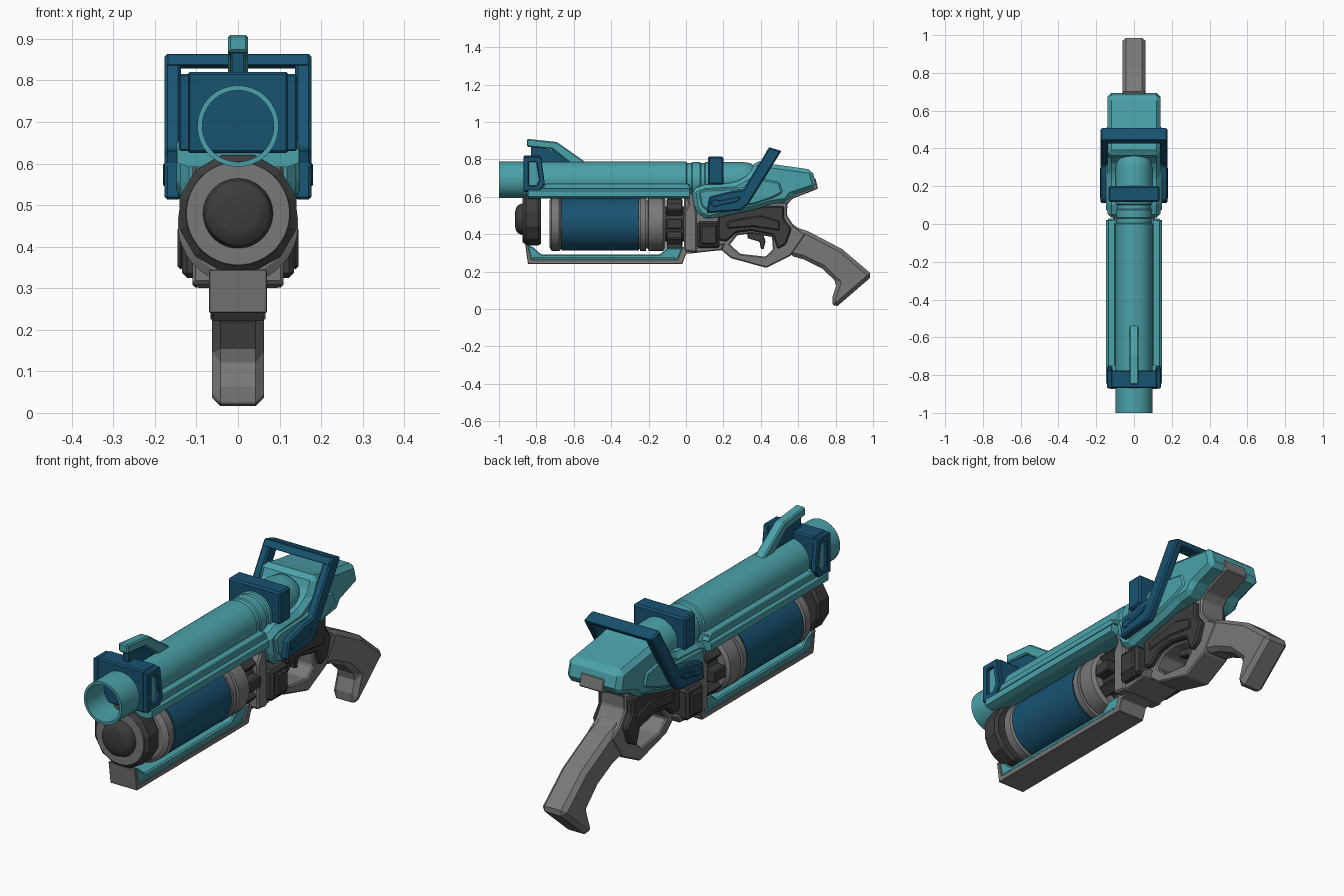
import bpy, bmesh
from math import sin, cos, pi, radians
from mathutils import Matrix, Vector


def material(name, rgb):
    m = bpy.data.materials.new(name)
    m.diffuse_color = (*rgb, 1)
    return m


TEAL = material("teal", (0.07, 0.36, 0.40))
BLUE = material("blue", (0.009, 0.085, 0.165))
DARK = material("dark", (0.045, 0.045, 0.045))
GREY = material("grey", (0.19, 0.19, 0.19))


def finish(name, bm, mat, bevel=0.0, smooth=False):
    bmesh.ops.recalc_face_normals(bm, faces=bm.faces)
    me = bpy.data.meshes.new(name)
    bm.to_mesh(me)
    bm.free()
    me.materials.append(mat)
    ob = bpy.data.objects.new(name, me)
    bpy.context.collection.objects.link(ob)
    if bevel:
        mod = ob.modifiers.new("bevel", "BEVEL")
        mod.width, mod.segments = bevel, 1
        mod.limit_method = "ANGLE"
        mod.angle_limit = radians(25)
    if smooth:
        bpy.ops.object.select_all(action="DESELECT")
        ob.select_set(True)
        bpy.context.view_layer.objects.active = ob
        bpy.ops.object.shade_smooth_by_angle(angle=radians(30))
    return ob


def prism(name, pts, a, b, mat, bevel=0.0, hole=None, axis="x"):
    """Extrude a (y, z) profile along x, or an (x, z) profile along y."""
    bm = bmesh.new()
    caps = ([], [])
    for loop in [pts] + ([hole] if hole else []):
        rings = []
        for d in (a, b):
            rings.append([bm.verts.new((d, u, v) if axis == "x" else (u, d, v)) for u, v in loop])
        n = len(loop)
        for i in range(n):
            j = (i + 1) % n
            bm.faces.new((rings[0][i], rings[0][j], rings[1][j], rings[1][i]))
        for cap, ring in zip(caps, rings):
            cap.append(ring)
    for cap in caps:
        if hole:
            edges = [bm.edges.get((r[i], r[i - 1])) for r in cap for i in range(len(r))]
            bmesh.ops.triangle_fill(bm, use_beauty=True, edges=edges)
        else:
            bm.faces.new(cap[0])
    return finish(name, bm, mat, bevel)


def slab(name, pts, half, mat, bevel=0.0, hole=None):
    return prism(name, pts, -half, half, mat, bevel, hole)


def pair(name, pts, x0, x1, mat, bevel=0.0, hole=None):
    for side, s in (("right", 1), ("left", -1)):
        prism(f"{name}_{side}", pts, s * x0, s * x1, mat, bevel, hole)


def rect(y0, y1, z0, z1):
    return [(y0, z0), (y1, z0), (y1, z1), (y0, z1)]


def lathe(name, pts, z, mat, n=40):
    """Revolve (y, radius) points around a y-parallel axis at height z."""
    bm = bmesh.new()
    rings = [[bm.verts.new((r * sin(2 * pi * (i + .5) / n), y, z + r * cos(2 * pi * (i + .5) / n)))
              for i in range(n)] for y, r in pts]
    for p, q in zip(rings, rings[1:]):
        for i in range(n):
            j = (i + 1) % n
            bm.faces.new((p[i], p[j], q[j], q[i]))
    bmesh.ops.remove_doubles(bm, verts=bm.verts, dist=1e-5)
    return finish(name, bm, mat, smooth=n > 16)


# Barrel with open muzzle
lathe("barrel", [(-.85, 0), (-.85, .086), (-1, .086), (-1, .098), (-.0, .098), (.005, .092), (.03, .092),
                 (.035, .096), (.075, .096), (.08, .091), (.1, .091), (.105, .097),
                 (.3, .097), (.345, .09), (.37, .07), (.37, 0)], .69, TEAL)

# Front bracket: core, teal inlay, side plates with slots
slab("front_bracket", rect(-.868, -.775, .625, .82), .122, BLUE, .006)
slab("front_bracket_inlay", rect(-.85, -.785, .65, .80), .127, TEAL)
pair("front_bracket_plate", [(-.87, .63), (-.87, .815), (-.775, .815), (-.755, .67), (-.78, .63)],
     .115, .142, BLUE, .004, [(-.84, .66), (-.84, .785), (-.80, .785), (-.785, .69), (-.80, .66)])

# Rear barrel bracket
slab("rear_bracket", rect(.117, .2, .665, .815), .135, BLUE, .008)

# Front sight and its fin
slab("front_sight", [(-.85, .91), (-.69, .893), (-.53, .78), (-.62, .78), (-.715, .855), (-.85, .868)],
     .024, TEAL, .006)
slab("front_sight_fin", [(-.83, .87), (-.70, .85), (-.61, .775), (-.83, .775)], .014, BLUE)

# Upper rail under the barrel
half = [(.12, .592), (.147, .602), (.147, .632), (.132, .645), (.125, .668)]
prism("upper_rail", half + [(-x, z) for x, z in reversed(half)], -.845, .02, TEAL, axis="y")
pair("upper_rail_strip", [(-.77, .64), (-.75, .672), (.01, .672), (.03, .64)], .1, .138, TEAL, .004)

# Drum with blue sleeve
lathe("drum", [(-.73, 0), (-.73, .125), (-.718, .145), (-.678, .145), (-.668, .135), (-.245, .135),
               (-.245, .145), (-.215, .145), (-.213, .132), (-.203, .132), (-.2, .145), (-.122, .145),
               (-.11, .13), (-.11, 0)], .455, GREY)
lathe("drum_sleeve", [(-.665, .134), (-.665, .143), (-.252, .143), (-.252, .134)], .455, BLUE)

# Toothed hub behind the drum
lathe("drum_hub", [(-.115, 0), (-.115, .095), (.0, .095), (.0, 0)], .455, DARK, 16)
for k in range(8):
    bm = bmesh.new()
    bmesh.ops.create_cube(bm, size=1, matrix=Matrix.Diagonal((.055, .085, .06, 1)))
    rot = Matrix.Rotation(k * pi / 4, 4, "Y")
    bm.transform(Matrix.Translation((0, -.062, .455)) @ rot @ Matrix.Translation((0, 0, .105)))
    finish(f"hub_tooth_{k}", bm, DARK, .005)

# Front drum cap
lathe("cap_rim", [(-.775, 0), (-.775, .135), (-.79, .146), (-.855, .146), (-.87, .127), (-.87, 0)],
      .48, DARK, 12)
lathe("cap_face", [(-.865, .126), (-.874, .124), (-.874, .08), (-.86, .08)], .48, GREY)
lathe("cap_dome", [(-.86, .084), (-.878, .084), (-.897, .076), (-.909, .06), (-.913, .045), (-.913, 0)],
      .48, DARK)

# Lower rail
slab("lower_rail_base", [(-.86, .345), (-.845, .24), (-.02, .24), (.0, .295), (.06, .30), (.06, .34),
                         (-.02, .33), (-.045, .265), (-.825, .265), (-.845, .345)], .07, GREY, .003)
low = [(-.85, .342), (-.82, .333), (-.775, .292), (-.14, .292), (-.10, .327), (-.015, .327),
       (-.045, .258), (-.832, .258)]
slab("lower_rail", low, .062, TEAL, .006)
pair("lower_rail_trim", [(-.825, .262), (-.82, .275), (-.06, .275), (-.05, .262)], .05, .068, TEAL, .003)

# Frame with trigger guard opening
slab("frame", [(-.01, .30), (.19, .315), (.24, .272), (.43, .22), (.56, .285), (.64, .40), (.58, .44),
               (.54, .50), (.54, .57), (.3, .58), (-.01, .62)], .066, GREY, .006,
     [(.235, .345), (.275, .395), (.35, .405), (.46, .385), (.465, .32), (.425, .28), (.29, .295)])
slab("frame_column", [(-.01, .31), (.06, .30), (.06, .50), (.04, .62), (-.005, .62), (.015, .56),
                      (-.01, .52)], .11, GREY, .008)
slab("frame_band", [(.05, .30), (.19, .315), (.21, .35), (.18, .345), (.05, .335)], .10, GREY, .005)

# Dark side housings
slab("front_housing", rect(.06, .18, .325, .47), .135, DARK, .012)
pair("front_housing_plate", rect(.078, .165, .345, .45), .13, .146, DARK, .01)
pair("side_plate", [(.17, .37), (.215, .36), (.27, .408), (.35, .418), (.465, .395), (.49, .32), (.535, .345),
                    (.565, .43), (.525, .48), (.525, .55), (.17, .55)], .05, .092, DARK, .008)
pair("side_plate_ridge", [(.22, .43), (.36, .44), (.5, .42), (.5, .47), (.4, .5), (.22, .47)],
     .09, .102, DARK, .006)

# Trigger
slab("trigger", [(.33, .41), (.41, .41), (.425, .36), (.415, .32), (.40, .322), (.393, .36), (.33, .378)],
     .018, DARK, .004)

# Grip
slab("grip", [(.50, .42), (.555, .285), (.625, .267), (.73, .215), (.808, .14), (.776, .045), (.795, .003),
              (1.0, .18), (.835, .32), (.655, .415), (.58, .44), (.53, .50)], .062, GREY, .02)

# Upper receiver shell with raised panels
slab("receiver_shell", [(.03, .64), (.045, .54), (.075, .495), (.12, .478), (.38, .535), (.46, .56),
                        (.54, .57), (.565, .605), (.70, .65), (.675, .745), (.46, .775), (.37, .795),
                        (.34, .72), (.26, .675), (.1, .665)], .14, TEAL, .022)
pair("receiver_panel", [(.065, .625), (.08, .55), (.13, .51), (.37, .56), (.46, .59), (.52, .62),
                        (.50, .68), (.39, .70), (.30, .65), (.1, .64)], .12, .148, TEAL, .01)
slab("rear_insert", [(.52, .49), (.54, .50), (.542, .56), (.57, .59), (.706, .643), (.692, .70), (.52, .65)],
     .06, GREY, .004)

# Tilted rear sight: arms, cross bar, arm studs
pair("rear_sight_arm", [(.445, .865), (.51, .845), (.335, .565), (.295, .527), (.11, .513), (.125, .60),
                        (.25, .63), (.305, .635)], .137, .177, BLUE, .007)
slab("rear_sight_bar", [(.445, .865), (.51, .845), (.50, .828), (.425, .836)], .172, BLUE, .003)
pair("rear_sight_stud", [(.135, .555), (.155, .545), (.18, .555), (.27, .572), (.30, .60), (.27, .598),
                         (.18, .578), (.155, .588), (.135, .575)], .17, .181, BLUE, .003)
